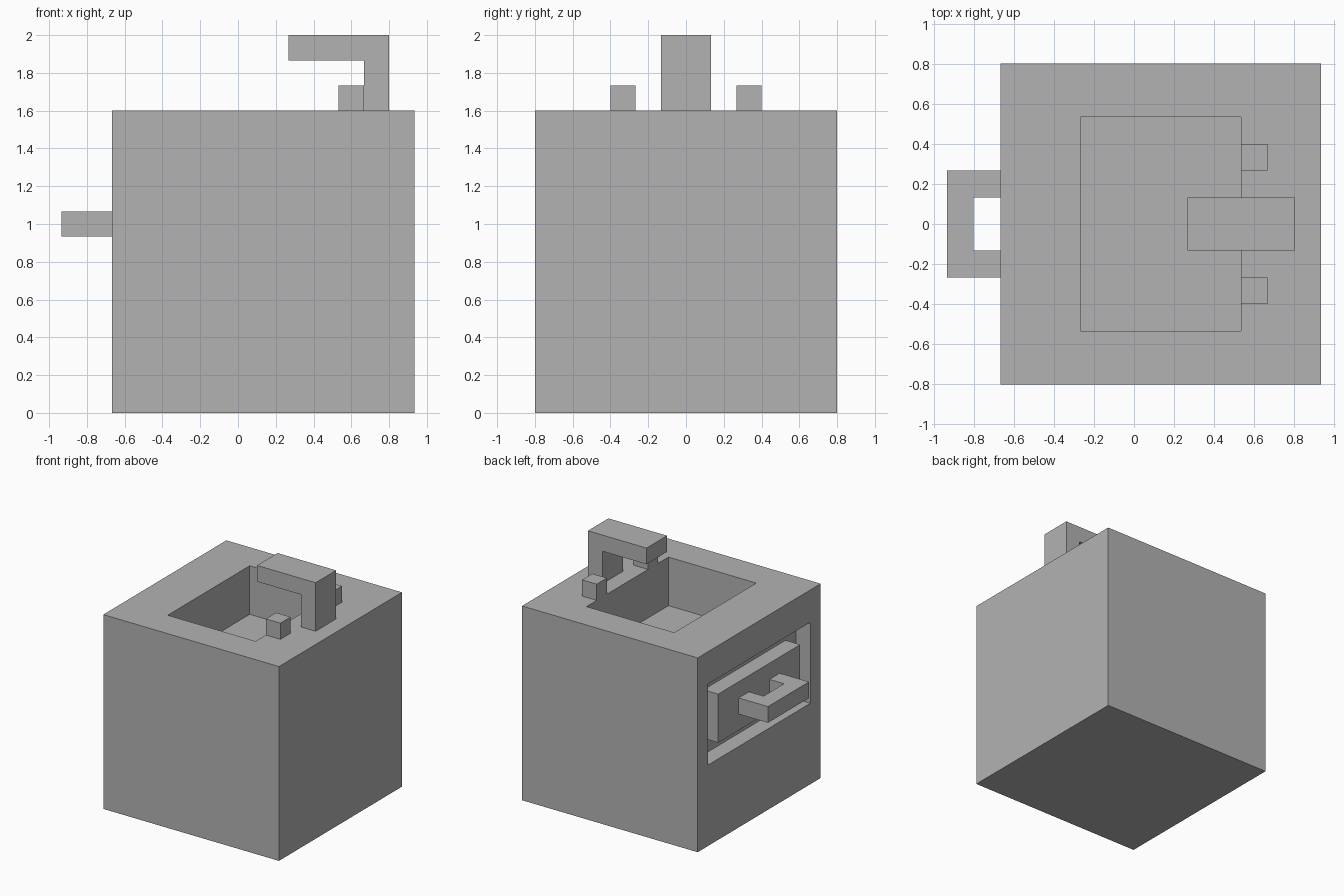
import bpy
import bmesh
from mathutils import Vector

if "Cube" in bpy.data.objects:
    bpy.data.objects.remove(bpy.data.objects["Cube"], do_unlink=True)

U = 2 / 15  # module: every size is a whole number of these

grey = bpy.data.materials.new("plain grey")
grey.use_nodes = True
grey.diffuse_color = (0.45, 0.45, 0.45, 1)
grey.node_tree.nodes["Principled BSDF"].inputs["Base Color"].default_value = grey.diffuse_color


def finish(name, bm):
    bmesh.ops.recalc_face_normals(bm, faces=bm.faces[:])
    mesh = bpy.data.meshes.new(name)
    bm.to_mesh(mesh)
    bm.free()
    mesh.materials.append(grey)
    obj = bpy.data.objects.new(name, mesh)
    bpy.context.collection.objects.link(obj)
    return obj


def block(lo, hi):
    """Box between two corners, in modules."""
    bm = bmesh.new()
    bmesh.ops.create_cube(bm, size=1)
    lo, hi = Vector(lo) * U, Vector(hi) * U
    for v in bm.verts:
        v.co = [hi[i] if v.co[i] > 0 else lo[i] for i in range(3)]
    return bm


def prism(name, outline, to_3d, depth):
    """Extrude a flat outline, given in modules."""
    bm = bmesh.new()
    face = bm.faces.new([bm.verts.new(Vector(to_3d(a, b)) * U) for a, b in outline])
    geom = bmesh.ops.extrude_face_region(bm, geom=[face], use_keep_orig=True)["geom"]
    for v in geom:
        if isinstance(v, bmesh.types.BMVert):
            v.co += Vector(depth) * U
    return finish(name, bm)


def recess(bm, normal, axis, lo, hi, depth):
    """Cut a rectangular pocket into the face that looks along normal."""
    bm.normal_update()
    face = max(bm.faces, key=lambda f: (f.normal.dot(normal), f.calc_area()))
    lo, hi = Vector(lo) * U, Vector(hi) * U
    for sink in (0, depth * U):
        bmesh.ops.inset_individual(bm, faces=[face], thickness=0.02)
        mid = face.calc_center_median()
        for v in face.verts:
            for i in range(3):
                if i != axis:
                    v.co[i] = hi[i] if v.co[i] > mid[i] else lo[i]
            v.co[axis] -= normal[axis] * sink


# Cabinet with basin in the top and drawer opening in the side
cabinet = block((-5, -6, 0), (7, 6, 12))
recess(cabinet, Vector((0, 0, 1)), 2, (-2, -4, 0), (4, 4, 0), 3)
recess(cabinet, Vector((-1, 0, 0)), 0, (0, -5, 5), (0, 5, 10), 1)
finish("sink_cabinet", cabinet)

# Drawer front and its U-shaped handle
finish("drawer_front", block((-5, -4, 6), (-4, 4, 9)))
prism("drawer_handle",
      [(-5, -2), (-7, -2), (-7, 2), (-5, 2), (-5, 1), (-6, 1), (-6, -1), (-5, -1)],
      lambda x, y: (x, y, 7), (0, 0, 1))

# Tap: upright and spout in one bent profile
prism("tap",
      [(5, 12), (6, 12), (6, 15), (2, 15), (2, 14), (5, 14)],
      lambda x, z: (x, -1, z), (0, 2, 0))

# Tap knobs on either side
for name, y in (("front_knob", -3), ("back_knob", 2)):
    finish(name, block((4, y, 12), (5, y + 1, 13)))
